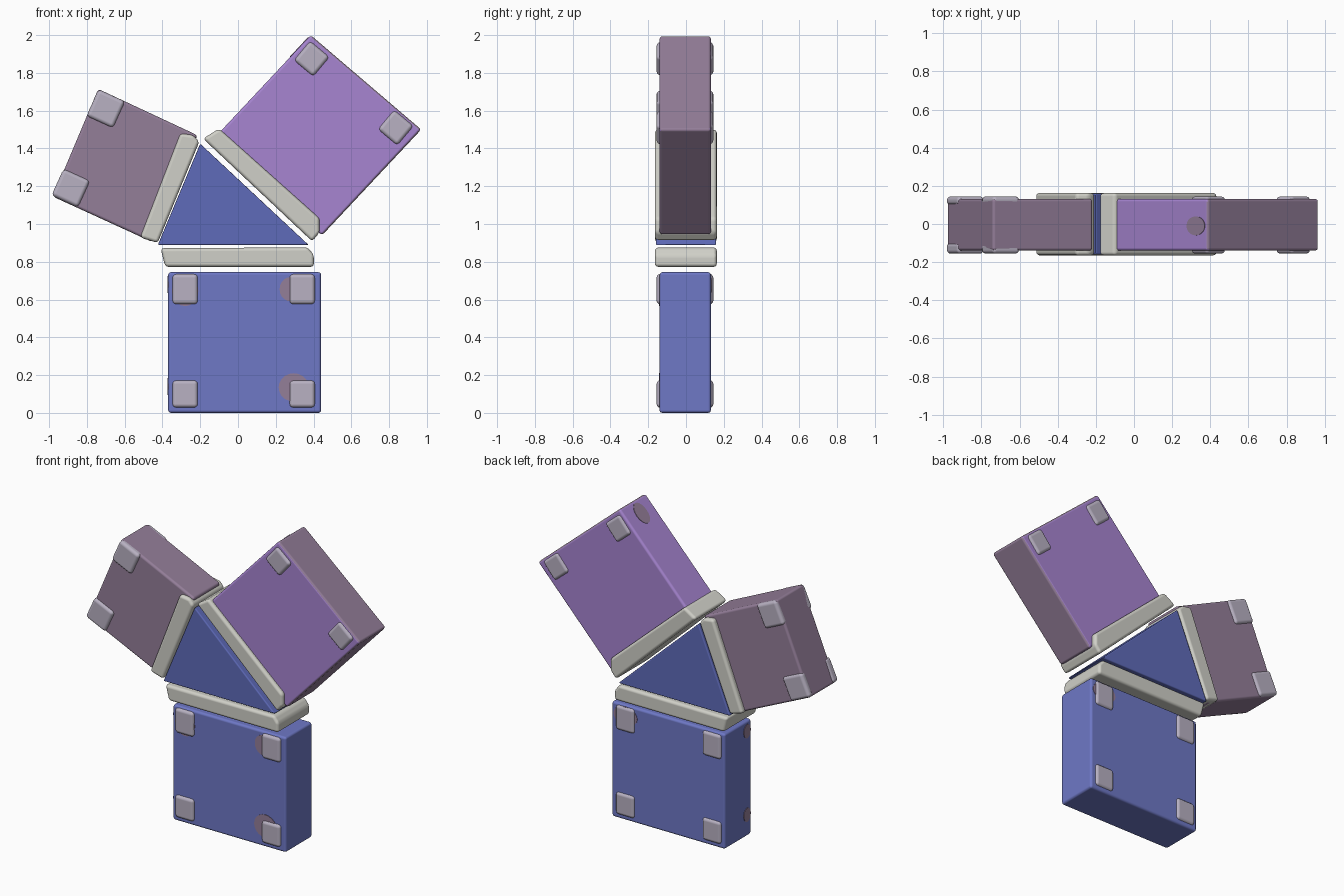
import bpy, bmesh, math
from mathutils import Vector, Matrix

if "Cube" in bpy.data.objects:
    bpy.data.objects.remove(bpy.data.objects["Cube"])


def mat(name, r, g, b):
    m = bpy.data.materials.new(name)
    lin = [((c / 255 + 0.055) / 1.055) ** 2.4 for c in (r, g, b)]
    m.diffuse_color = (*lin, 1)
    m.use_nodes = True
    m.node_tree.nodes["Principled BSDF"].inputs["Base Color"].default_value = m.diffuse_color
    return m


BLUE = mat("block blue", 110, 120, 198)
DEEP = mat("triangle blue", 95, 107, 186)
PURPLE = mat("purple", 167, 133, 209)
MAUVE = mat("mauve", 148, 126, 153)
STONE = mat("pale stone", 208, 208, 200)
PAD = mat("pad grey", 184, 177, 194)


def prism(name, pts, y0, y1, materials, bevel=0.015, seg=3, rule=None):
    """Extrude an x-z outline from y0 to y1 and round its edges."""
    bm = bmesh.new()
    front = [bm.verts.new((x, y0, z)) for x, z in pts]
    back = [bm.verts.new((x, y1, z)) for x, z in pts]
    bm.faces.new(front)
    bm.faces.new(back[::-1])
    n = len(pts)
    for i in range(n):
        j = (i + 1) % n
        bm.faces.new((front[i], back[i], back[j], front[j]))
    bmesh.ops.recalc_face_normals(bm, faces=bm.faces)
    for f in bm.faces:
        f.smooth = True
        if rule:
            f.material_index = rule(f.normal)
    me = bpy.data.meshes.new(name)
    bm.to_mesh(me)
    bm.free()
    for m in materials:
        me.materials.append(m)
    ob = bpy.data.objects.new(name, me)
    bpy.context.collection.objects.link(ob)
    mod = ob.modifiers.new("rounding", 'BEVEL')
    mod.width = bevel
    mod.segments = seg
    mod.harden_normals = True
    return ob


def pads(name, centres, w, h, angle):
    """Raised corner pads on the front and back of a block."""
    ca, sa = math.cos(angle), math.sin(angle)
    for i, (cx, cz) in enumerate(centres):
        pts = [(cx + u * w / 2 * ca - v * h / 2 * sa, cz + u * w / 2 * sa + v * h / 2 * ca)
               for u, v in ((-1, -1), (1, -1), (1, 1), (-1, 1))]
        for side, y0, y1 in (("front", -0.156, -0.10), ("back", 0.10, 0.145)):
            prism(f"{name}_pad_{side}_{i + 1}", pts, y0, y1, [PAD], 0.02)


def spot(name, centre, normal, ru, rv):
    """Thin worn patch lying on a face."""
    bm = bmesh.new()
    bmesh.ops.create_cone(bm, cap_ends=True, segments=20, radius1=1, radius2=1, depth=0.006)
    rot = Vector(normal).to_track_quat('Z', 'Y').to_matrix().to_4x4()
    bm.transform(Matrix.Translation(centre) @ rot @ Matrix.Diagonal((ru, rv, 1, 1)))
    me = bpy.data.meshes.new(name)
    bm.to_mesh(me)
    bm.free()
    me.materials.append(MAUVE)
    bpy.context.collection.objects.link(bpy.data.objects.new(name, me))


Y0, Y1 = -0.14, 0.132

# Lower square block
prism("lower_block", [(-0.37, 0), (0.44, 0), (0.44, 0.745), (-0.37, 0.745)], Y0, Y1, [BLUE])
pads("lower_block_bottom", [(-0.28, 0.10), (0.34, 0.10)], 0.135, 0.145, 0)
pads("lower_block_top", [(-0.28, 0.655), (0.34, 0.655)], 0.135, 0.16, 0)

# Worn patches on the lower block
spot("patch_front_low", (0.295, Y0, 0.135), (0, -1, 0), 0.08, 0.075)
spot("patch_front_high", (0.28, Y0, 0.655), (0, -1, 0), 0.06, 0.065)
spot("patch_front_left", (-0.28, Y0, 0.645), (0, -1, 0), 0.07, 0.08)
spot("patch_back_high", (0.34, Y1, 0.675), (0, 1, 0), 0.085, 0.06)
for label, z in (("low", 0.14), ("high", 0.68)):
    spot("patch_side_" + label, (-0.37, -0.095, z), (-1, 0, 0), 0.035, 0.045)

# Left tilted block
prism("left_block", [(-0.98, 1.145), (-0.455, 0.905), (-0.215, 1.47), (-0.74, 1.715)],
      Y0, Y1, [MAUVE])
pads("left_block", [(-0.70, 1.61), (-0.885, 1.19)], 0.155, 0.155, math.radians(-24.5))

# Right tilted block: faces towards +x are mauve, the rest purple
prism("right_block", [(0.385, 2.0), (-0.14, 1.44), (0.445, 0.94), (0.97, 1.50)],
      Y0, Y1, [PURPLE, MAUVE], rule=lambda n: 1 if n.x > 0.4 else 0)
pads("right_block", [(0.39, 1.875), (0.835, 1.51)], 0.135, 0.135, math.radians(-40))
spot("patch_right_block", (0.325, -0.01, 1.936), (-0.73, 0, 0.68), 0.05, 0.07)

# Central triangle
prism("triangle", [(-0.425, 0.888), (0.375, 0.888), (-0.20, 1.425)], -0.16, 0.16, [DEEP], 0.008, 2)

# Pale bars along each side of the triangle
bars = {
    "bottom_bar": [(-0.41, 0.872), (0.37, 0.876), (0.402, 0.835), (0.402, 0.773), (-0.385, 0.773)],
    "left_bar": [(-0.518, 0.928), (-0.425, 0.90), (-0.205, 1.435), (-0.235, 1.47), (-0.305, 1.48)],
    "right_bar": [(-0.185, 1.452), (-0.10, 1.505), (0.432, 1.03), (0.432, 0.955), (0.393, 0.908)],
}
for name, outline in bars.items():
    prism(name, outline, -0.165, 0.163, [STONE], 0.018)
